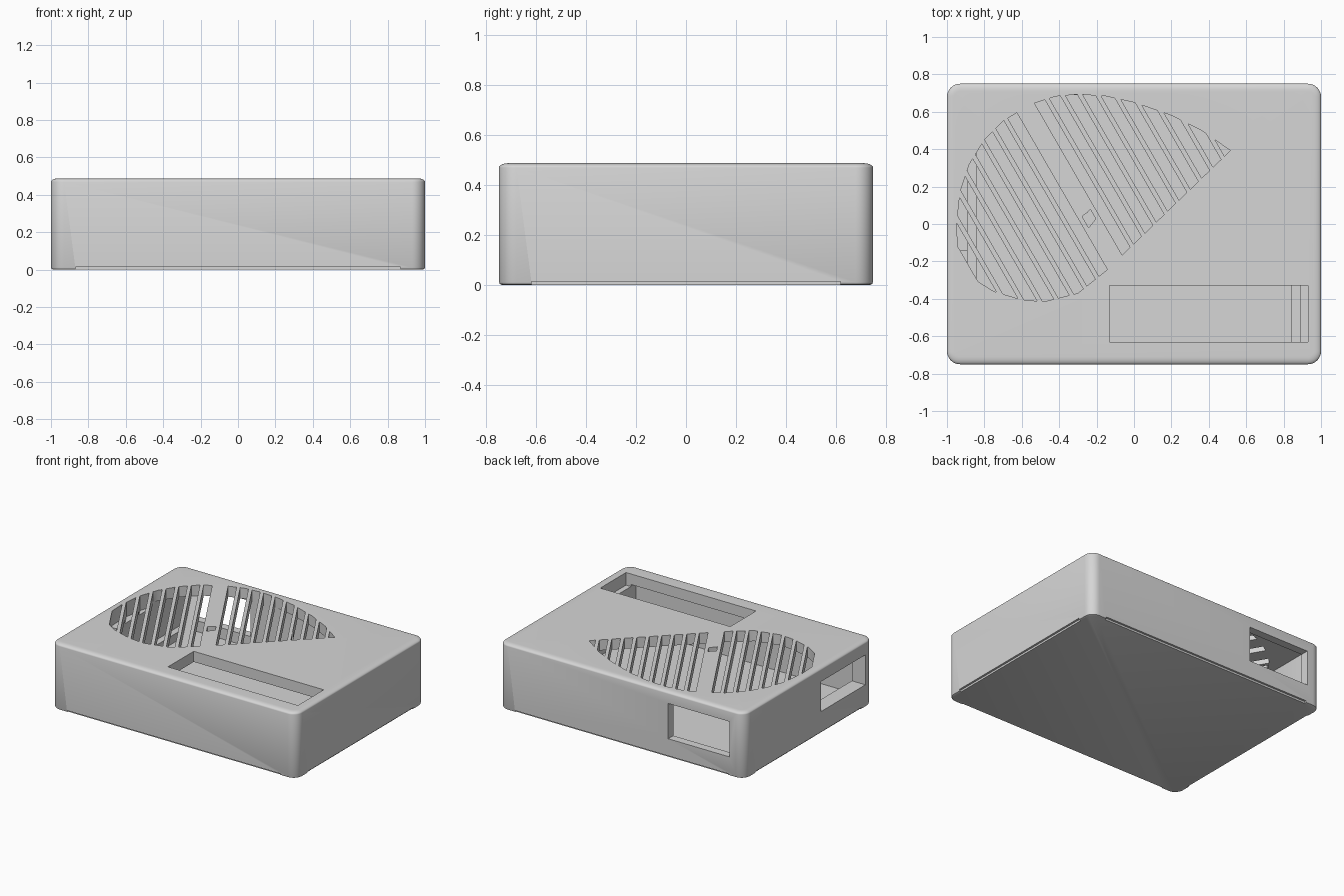
import bpy, bmesh, math
from mathutils import Vector

if "Cube" in bpy.data.objects:
    bpy.data.objects.remove(bpy.data.objects["Cube"])

grey = bpy.data.materials.new("case_grey")
grey.diffuse_color = (0.67, 0.67, 0.67, 1)
grey.use_nodes = True
grey.node_tree.nodes["Principled BSDF"].inputs["Base Color"].default_value = grey.diffuse_color


def finish(name, bm):
    bmesh.ops.recalc_face_normals(bm, faces=bm.faces[:])
    mesh = bpy.data.meshes.new(name)
    bm.to_mesh(mesh)
    bm.free()
    mesh.materials.append(grey)
    obj = bpy.data.objects.new(name, mesh)
    bpy.context.collection.objects.link(obj)
    return obj


def prism(name, outline, z0, z1):
    bm = bmesh.new()
    low = [bm.verts.new((x, y, z0)) for x, y in outline]
    high = [bm.verts.new((x, y, z1)) for x, y in outline]
    bm.faces.new(low[::-1])
    bm.faces.new(high)
    for i in range(len(low)):
        j = (i + 1) % len(low)
        bm.faces.new((low[i], low[j], high[j], high[i]))
    return finish(name, bm)


def box(name, x0, x1, y0, y1, z0, z1):
    return prism(name, [(x0, y0), (x1, y0), (x1, y1), (x0, y1)], z0, z1)


def volume(mesh):
    bm = bmesh.new()
    bm.from_mesh(mesh)
    v = bm.calc_volume()
    bm.free()
    return v


def cut(target, cutter):
    cutter.hide_render = True
    before = volume(target.data)
    # Keep the first solver result that is a plausible solid
    for solver in ("EXACT", "MANIFOLD", "FLOAT"):
        mod = target.modifiers.new("cut", "BOOLEAN")
        mod.operation, mod.solver, mod.object = "DIFFERENCE", solver, cutter
        bpy.context.view_layer.update()
        graph = bpy.context.evaluated_depsgraph_get()
        mesh = bpy.data.meshes.new_from_object(target.evaluated_get(graph))
        target.modifiers.remove(mod)
        if 0.3 * before < volume(mesh) < before:
            target.data = mesh
            break
    bpy.data.objects.remove(cutter)


# Case: stacked rounded-rectangle rings with a soft top edge
def ring(bm, inset, z, radius=0.07, steps=8):
    r = radius - inset
    verts = []
    for k, (sx, sy) in enumerate([(1, 1), (-1, 1), (-1, -1), (1, -1)]):
        for i in range(steps + 1):
            a = math.pi / 2 * (k + i / steps)
            verts.append(bm.verts.new((sx * (1 - radius) + r * math.cos(a),
                                       sy * (0.75 - radius) + r * math.sin(a), z)))
    return verts


bm = bmesh.new()
profile = [(0.012, 0), (0.003, 0.004), (0, 0.012), (0, 0.47)]
profile += [(0.04 * (1 - math.cos(t)), 0.47 + 0.018 * math.sin(t))
            for t in (math.pi / 2 * i / 6 for i in range(1, 7))]
rings = [ring(bm, *p) for p in profile]
for a, b in zip(rings, rings[1:]):
    for i in range(len(a)):
        j = (i + 1) % len(a)
        bm.faces.new((a[i], a[j], b[j], b[i]))
bm.faces.new(rings[0][::-1])
bm.faces.new(rings[-1])
case = finish("case", bm)

# Hollow interior, screen opening, rear port and side port
cut(case, box("cavity", -0.89, 0.89, -0.69, 0.69, 0.06, 0.41))
cut(case, box("screen_opening", -0.13, 0.93, -0.63, -0.33, 0.395, 0.6))
cut(case, box("rear_port", -0.88, -0.38, 0.6, 0.9, 0.14, 0.40))
cut(case, box("side_port", -1.1, -0.8, -0.66, -0.145, 0.165, 0.385))

# Shallow reliefs under the edges leave four corner feet
for s in (-1, 1):
    y0, y1 = sorted((s * 0.735, s * 0.8))
    cut(case, box("long_relief", -0.87, 0.87, y0, y1, -0.1, 0.014))
    x0, x1 = sorted((s * 0.985, s * 1.1))
    cut(case, box("short_relief", x0, x1, -0.62, 0.62, -0.1, 0.014))

# Leaf outline: outer edge, then the vein notch, then the lower lobe
leaf = [(0.515, 0.393), (0.36, 0.50), (0.2, 0.58), (0, 0.65), (-0.15, 0.683), (-0.3, 0.693),
        (-0.42, 0.682), (-0.55, 0.64), (-0.7, 0.55), (-0.8, 0.45), (-0.88, 0.32), (-0.93, 0.17),
        (-0.948, 0), (-0.94, -0.175), (-0.8, -0.165), (-0.6, -0.125), (-0.4, -0.045),
        (-0.25, 0.06), (-0.17, 0.15), (-0.13, 0.23), (-0.16, 0.12), (-0.21, 0.02),
        (-0.3, -0.09), (-0.45, -0.2), (-0.65, -0.265), (-0.87, -0.285), (-0.75, -0.36),
        (-0.6, -0.405), (-0.48, -0.415), (-0.3, -0.37), (-0.15, -0.25), (-0.05, -0.1),
        (0.02, 0.08), (0.1, 0.23), (0.2, 0.33), (0.3, 0.385), (0.42, 0.405)]

# Slanted vent slots clipped to the leaf
normal = Vector((math.cos(math.radians(30)), math.sin(math.radians(30)), 0))
pitch, slot = 0.082, 0.057
start = 0.60 - 19 * pitch
bm = bmesh.new()
bm.faces.new([bm.verts.new((x, y, 0)) for x, y in leaf])
bmesh.ops.triangulate(bm, faces=bm.faces[:])
for i in range(21):
    for edge in (start + i * pitch, start + i * pitch + slot):
        bmesh.ops.bisect_plane(bm, geom=bm.verts[:] + bm.edges[:] + bm.faces[:],
                               plane_co=normal * edge, plane_no=normal)
bars = [f for f in bm.faces
        if (f.calc_center_median().dot(normal) - start) % pitch > slot]
bmesh.ops.delete(bm, geom=bars, context="FACES")
bmesh.ops.dissolve_limit(bm, angle_limit=0.01, verts=bm.verts[:], edges=bm.edges[:])
bmesh.ops.recalc_face_normals(bm, faces=bm.faces[:])
slots = [[(v.co.x, v.co.y) for v in f.verts] for f in bm.faces if f.calc_area() > 1e-4]
bm.free()
for outline in slots:
    cut(case, prism("vent_slot", outline, 0.38, 0.6))

# Smooth the rounded edges only
bpy.ops.object.select_all(action="DESELECT")
case.select_set(True)
bpy.context.view_layer.objects.active = case
bpy.ops.object.shade_smooth_by_angle(angle=math.radians(30))

# Inner rails along the two short walls
for side, s in (("left", -1), ("right", 1)):
    x0, x1 = sorted((s * 0.843, s * 0.9))
    box(side + "_rail", x0, x1, -0.69, 0.69, 0.05, 0.12)
